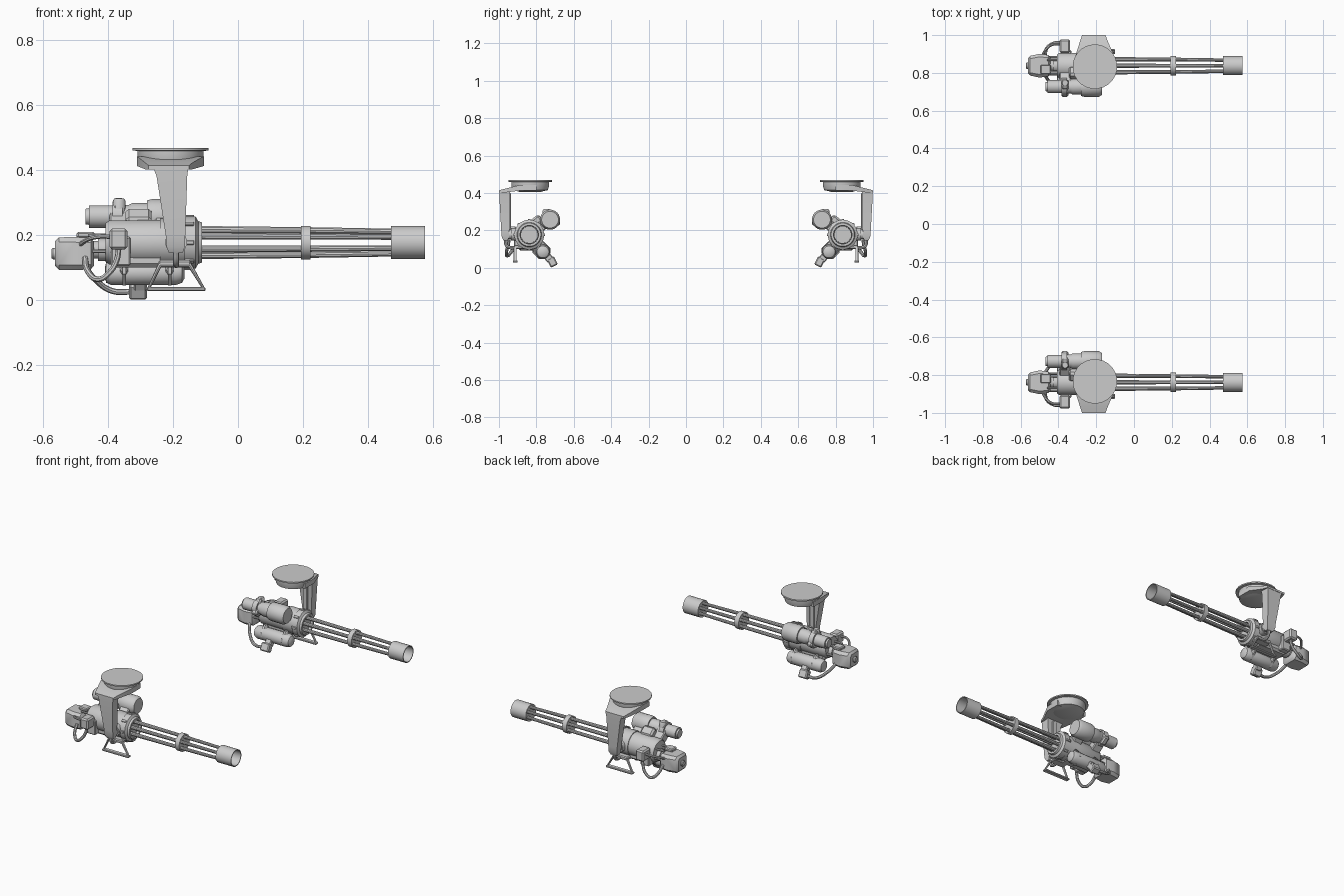
import bpy, bmesh, math
from mathutils import Vector, Matrix

AY, AZ = 0.838, 0.177      # barrel axis of the +y gun; everything is mirrored to -y


def finish(name, bm, obj=None, angle=35):
    if obj is None:
        bmesh.ops.recalc_face_normals(bm, faces=bm.faces)
        me = bpy.data.meshes.new(name)
        bm.to_mesh(me)
        bm.free()
        obj = bpy.data.objects.new(name, me)
        bpy.context.collection.objects.link(obj)
    bpy.ops.object.select_all(action='DESELECT')
    obj.select_set(True)
    bpy.context.view_layer.objects.active = obj
    bpy.ops.object.shade_smooth_by_angle(angle=math.radians(angle))
    m = obj.modifiers.new("Mirror", 'MIRROR')
    m.use_axis = (False, True, False)
    m.use_mirror_merge = False
    return obj


def loft(name, sections):
    """Skin a list of equal-length point loops and cap both ends."""
    bm = bmesh.new()
    loops = [[bm.verts.new(p) for p in s] for s in sections]
    n = len(loops[0])
    for a, b in zip(loops, loops[1:]):
        for i in range(n):
            bm.faces.new((a[i], a[(i + 1) % n], b[(i + 1) % n], b[i]))
    bm.faces.new(loops[0])
    bm.faces.new(loops[-1])
    return finish(name, bm)


def turned(name, profile, y=AY, z=AZ, n=20, axis='X', x=0.0):
    """Turned part: profile is (position along axis, radius)."""
    secs = []
    for t, r in profile:
        ring = []
        for i in range(n):
            a = 2 * math.pi * (i + 0.5) / n
            c, s = r * math.cos(a), r * math.sin(a)
            ring.append({'X': (t, y + c, z + s), 'Y': (x + c, t, z + s), 'Z': (x + c, y + s, t)}[axis])
        secs.append(ring)
    return loft(name, secs)


def rect(z, x0, x1, y0, y1):
    return [(x0, y0, z), (x1, y0, z), (x1, y1, z), (x0, y1, z)]


def octo(x, hy, hz, c, y, z):
    pts = [(hy, hz - c), (hy - c, hz), (c - hy, hz), (-hy, hz - c),
           (-hy, c - hz), (c - hy, -hz), (hy - c, -hz), (hy, c - hz)]
    return [(x, y + a, z + b) for a, b in pts]


def box(name, size, loc, tilt=0.0, bevel=0.005):
    bm = bmesh.new()
    bmesh.ops.create_cube(bm, size=1, matrix=Matrix.Translation(loc) @ Matrix.Rotation(tilt, 4, 'X')
                          @ Matrix.Diagonal((*size, 1)))
    bmesh.ops.bevel(bm, geom=bm.edges[:], offset=bevel, segments=1, affect='EDGES')
    return finish(name, bm)


def hose(name, pts, r, smooth=True, cyclic=False):
    cu = bpy.data.curves.new(name, 'CURVE')
    cu.dimensions, cu.bevel_depth, cu.bevel_resolution, cu.use_fill_caps = '3D', r, 2, True
    cu.resolution_u = 6
    sp = cu.splines.new('BEZIER' if smooth else 'POLY')
    target = sp.bezier_points if smooth else sp.points
    target.add(len(pts) - 1)
    for q, p in zip(target, pts):
        q.co = p if smooth else (*p, 1)
        if smooth:
            q.handle_left_type = q.handle_right_type = 'AUTO'
    sp.use_cyclic_u = cyclic
    ob = bpy.data.objects.new(name, cu)
    bpy.context.collection.objects.link(ob)
    bpy.ops.object.select_all(action='DESELECT')
    ob.select_set(True)
    bpy.context.view_layer.objects.active = ob
    bpy.ops.object.convert(target='MESH')
    return finish(name, None, bpy.context.object)


# Barrel cluster, clamp ring and hollow muzzle
for i in range(6):
    a = math.pi / 6 + i * math.pi / 3
    secs = []
    for x, R, r in ((-0.13, 0.040, 0.0115), (0.2, 0.038, 0.010), (0.49, 0.034, 0.009)):
        secs.append([(x, AY + R * math.cos(a) + r * math.cos(k * math.pi / 5),
                      AZ + R * math.sin(a) + r * math.sin(k * math.pi / 5)) for k in range(10)])
    loft(f"barrel_{i + 1}", secs)
turned("clamp_ring", [(0.193, 0.046), (0.193, 0.052), (0.222, 0.052), (0.222, 0.046)])
turned("muzzle_cup", [(0.47, 0.03), (0.47, 0.051), (0.574, 0.051), (0.574, 0.046), (0.49, 0.045), (0.49, 0.01)])

# Main housing and front bearing
turned("housing", [(-0.407, 0.045), (-0.407, 0.06), (-0.395, 0.068), (-0.24, 0.07), (-0.24, 0.074),
                  (-0.165, 0.074)], n=24)
turned("front_bearing", [(-0.165, 0.07), (-0.165, 0.08), (-0.13, 0.08), (-0.122, 0.066),
                        (-0.11, 0.062), (-0.11, 0.05), (-0.125, 0.048)], n=24)
for i in range(8):
    a = i * math.pi / 4
    box(f"bearing_lug_{i + 1}", (0.03, 0.014, 0.014),
        (-0.15, AY + 0.078 * math.cos(a), AZ + 0.078 * math.sin(a)), a, 0.002)
box("housing_base", (0.2, 0.1, 0.05), (-0.29, AY, 0.125), bevel=0.012)

# Rear drive unit with its coupling
RZ = 0.143
loft("rear_drive", [octo(-0.562, 0.04, 0.038, 0.012, AY, RZ), octo(-0.55, 0.052, 0.05, 0.015, AY, RZ),
                    octo(-0.50, 0.063, 0.051, 0.016, AY, RZ), octo(-0.452, 0.056, 0.048, 0.014, AY, RZ),
                    octo(-0.442, 0.044, 0.036, 0.012, AY, RZ)])
turned("rear_knob", [(-0.573, 0.014), (-0.568, 0.018), (-0.555, 0.018)], z=RZ, n=12)
turned("drive_coupling", [(-0.45, 0.028), (-0.43, 0.028), (-0.43, 0.036), (-0.4, 0.036)], z=0.155, n=16)
for i, (dy, z) in enumerate(((0.045, 0.15), (-0.045, 0.15), (0.03, 0.2), (-0.03, 0.2))):
    turned(f"tie_rod_{i + 1}", [(-0.46, 0.006), (-0.39, 0.006)], AY + dy, z, 8)
box("drive_cap", (0.055, 0.05, 0.02), (-0.468, AY - 0.02, 0.2))

# Upper inner feed canister
UY, UZ = 0.727, 0.257
turned("feed_motor", [(-0.468, 0.016), (-0.468, 0.024), (-0.458, 0.026), (-0.458, 0.035), (-0.385, 0.035),
                     (-0.385, 0.046), (-0.355, 0.046), (-0.355, 0.036), (-0.335, 0.036), (-0.325, 0.042),
                     (-0.28, 0.042), (-0.28, 0.05), (-0.265, 0.054), (-0.185, 0.054), (-0.17, 0.045),
                     (-0.17, 0.025)], UY, UZ)
box("feed_collar", (0.036, 0.055, 0.1), (-0.366, UY - 0.008, UZ + 0.004), -0.6, 0.008)
for i, x in enumerate((-0.365, -0.225)):
    box(f"feed_bracket_{i + 1}", (0.06, 0.13, 0.055), (x, 0.775, 0.222), math.radians(-38))
box("feed_cover", (0.08, 0.06, 0.045), (-0.305, 0.80, 0.25), math.radians(-38), 0.01)
turned("feed_stud", [(0.25, 0.02), (0.305, 0.02), (0.313, 0.015)], UY + 0.02, 0, 12, 'Z', -0.365)

# Lower inner canister, outlet block and pipe
LY, LZ = 0.765, 0.085
turned("lower_canister", [(-0.408, 0.02), (-0.405, 0.032), (-0.39, 0.039), (-0.19, 0.039), (-0.172, 0.032),
                         (-0.164, 0.018)], LY, LZ, 16)
for i, x in enumerate((-0.35, -0.21)):
    box(f"canister_strap_{i + 1}", (0.025, 0.085, 0.085), (x, LY + 0.008, LZ + 0.008), math.radians(45), 0.018)
box("outlet_block", (0.055, 0.042, 0.05), (-0.307, 0.715, 0.031), math.radians(-27), 0.006)
box("outlet_neck", (0.04, 0.04, 0.05), (-0.30, 0.738, 0.058), math.radians(-35))
hose("outlet_hose", [(-0.325, 0.712, 0.026), (-0.385, 0.712, 0.028), (-0.435, 0.74, 0.06),
                     (-0.47, 0.785, 0.11), (-0.48, 0.80, 0.14)], 0.009)

# Outer connector box with cable loop to the rear drive
box("connector_box", (0.055, 0.072, 0.065), (-0.367, 0.942, 0.188), bevel=0.008)
box("connector_foot", (0.06, 0.04, 0.09), (-0.36, 0.90, 0.15))
hose("cable_loop", [(-0.47, 0.895, 0.13), (-0.462, 0.93, 0.09), (-0.43, 0.955, 0.064),
                    (-0.395, 0.96, 0.085), (-0.372, 0.95, 0.125), (-0.366, 0.945, 0.17)], 0.009)
hose("upper_cable", [(-0.49, 0.88, 0.165), (-0.465, 0.925, 0.185), (-0.43, 0.95, 0.195),
                     (-0.385, 0.95, 0.195)], 0.007)

# Ceiling mount: flange, hub, cantilever bracket
MX, MY = -0.207, 0.833
turned("mount_flange", [(0.458, 0.1), (0.46, 0.118), (0.468, 0.118)], MY, 0, 24, 'Z', MX)
turned("mount_hub", [(0.405, 0.055), (0.412, 0.08), (0.415, 0.095), (0.44, 0.102), (0.46, 0.102)],
       MY, 0, 24, 'Z', MX)
loft("mount_bracket", [[(-0.31, 0.80, 0.412), (-0.105, 0.80, 0.412), (-0.105, 0.80, 0.442), (-0.31, 0.80, 0.442)],
                       [(-0.31, 0.89, 0.412), (-0.105, 0.89, 0.412), (-0.105, 0.89, 0.442), (-0.31, 0.89, 0.442)],
                       [(-0.285, 0.97, 0.402), (-0.14, 0.97, 0.402), (-0.14, 0.97, 0.422), (-0.285, 0.97, 0.422)],
                       [(-0.275, 1.0, 0.402), (-0.15, 1.0, 0.402), (-0.15, 1.0, 0.414), (-0.275, 1.0, 0.414)]])

# Drop arm with pivot
loft("drop_arm", [rect(0.145, -0.212, -0.17, 0.953, 0.975), rect(0.165, -0.22, -0.163, 0.947, 0.985),
                  rect(0.20, -0.222, -0.162, 0.945, 0.988), rect(0.38, -0.25, -0.156, 0.945, 0.998),
                  rect(0.412, -0.262, -0.152, 0.94, 0.998)])
box("arm_rib", (0.03, 0.012, 0.2), (-0.2, 0.942, 0.30), bevel=0.003)
turned("arm_pivot", [(0.88, 0.034), (0.935, 0.034), (0.935, 0.026), (0.96, 0.026)], 0, 0.178, 16, 'Y', -0.19)

# Trapezoid guard frame under the housing
hose("guard_frame", [(-0.24, 0.913, 0.108), (-0.274, 0.913, 0.036), (-0.106, 0.913, 0.036),
                     (-0.148, 0.913, 0.108)], 0.008, False, True)
box("guard_top", (0.1, 0.05, 0.022), (-0.194, 0.895, 0.112))
box("guard_foot", (0.18, 0.026, 0.012), (-0.19, 0.913, 0.034), bevel=0.003)
hose("guard_hook", [(-0.19, 0.965, 0.15), (-0.19, 0.96, 0.12), (-0.19, 0.94, 0.108), (-0.19, 0.91, 0.11)], 0.009)
